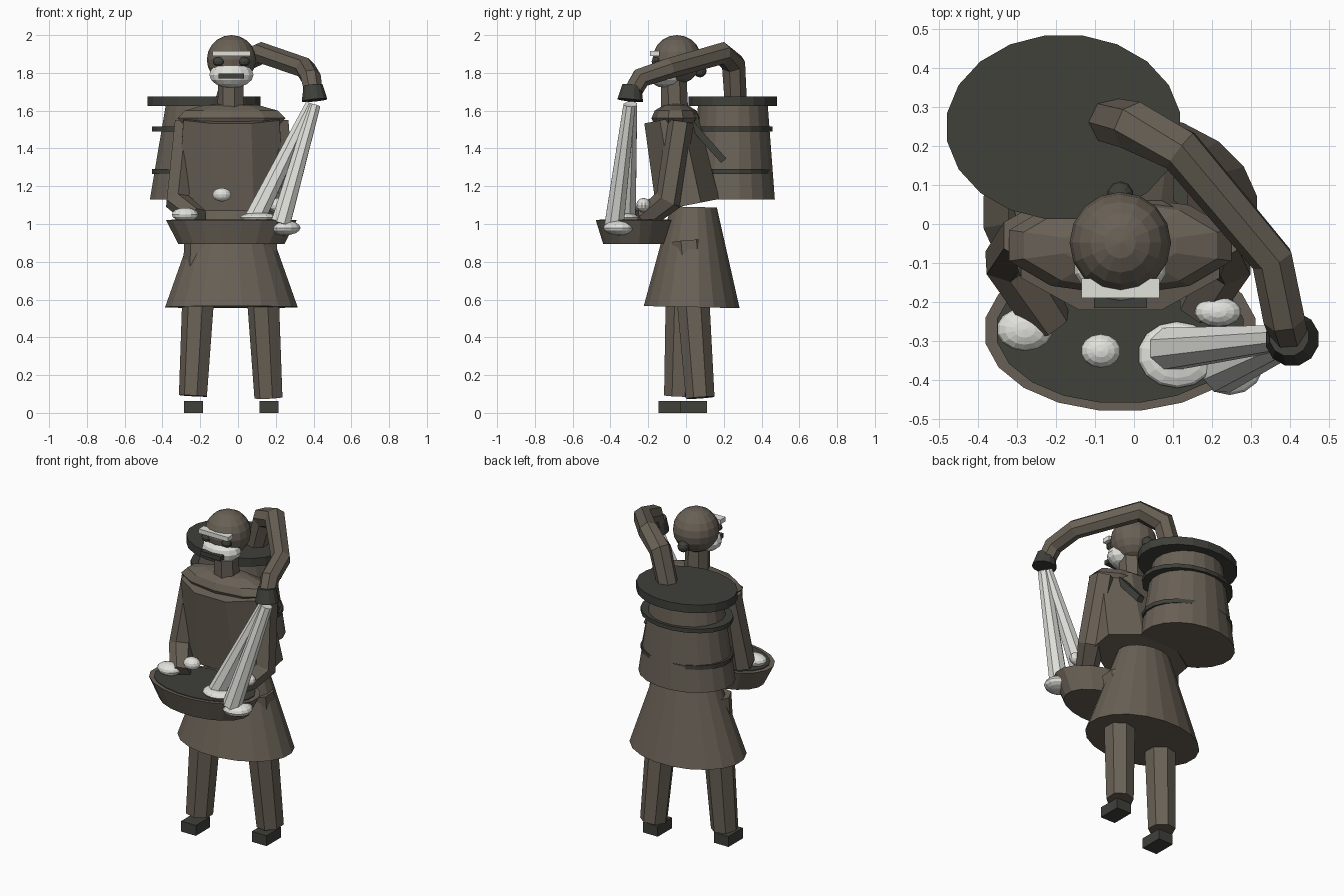
import bpy, bmesh, math
from mathutils import Vector

if "Cube" in bpy.data.objects:
    bpy.data.objects.remove(bpy.data.objects["Cube"], do_unlink=True)


def material(name, rgb):
    m = bpy.data.materials.new(name)
    m.use_nodes = True
    colour = (*rgb, 1)
    m.diffuse_color = colour
    m.node_tree.nodes["Principled BSDF"].inputs["Base Color"].default_value = colour
    return m


BROWN = material("earth brown", (0.14, 0.118, 0.092))
DARK = material("charcoal", (0.05, 0.052, 0.042))
WHITE = material("milk white", (0.76, 0.76, 0.72))


def finish(name, bm, mat):
    bmesh.ops.recalc_face_normals(bm, faces=bm.faces)
    mesh = bpy.data.meshes.new(name)
    bm.to_mesh(mesh)
    bm.free()
    mesh.materials.append(mat)
    ob = bpy.data.objects.new(name, mesh)
    bpy.context.collection.objects.link(ob)
    return ob


def loft(name, mat, sides, *rings):
    """Closed tube through rings of (centre, x radius, y radius)."""
    bm = bmesh.new()
    pts = [Vector(r[0]) for r in rings]
    u = Vector((1, 0, 0))
    loops = []
    for i, (_, rx, ry) in enumerate(rings):
        d = Vector()
        if i:
            d += (pts[i] - pts[i - 1]).normalized()
        if i < len(pts) - 1:
            d += (pts[i + 1] - pts[i]).normalized()
        d.normalize()
        u = (u - d * u.dot(d)).normalized()
        v = d.cross(u)
        loop = []
        for k in range(sides):
            a = math.tau * (k + 0.5) / sides
            loop.append(bm.verts.new(pts[i] + u * rx * math.cos(a) + v * ry * math.sin(a)))
        loops.append(loop)
    for low, high in zip(loops, loops[1:]):
        for k in range(sides):
            j = (k + 1) % sides
            bm.faces.new((low[k], low[j], high[j], high[k]))
    bm.faces.new(loops[0])
    bm.faces.new(loops[-1])
    return finish(name, bm, mat)


def tube(name, mat, sides, *rings):
    return loft(name, mat, sides, *[(p, r, r) for p, r in rings])


def ball(name, mat, centre, size, segments=14, rows=8):
    bm = bmesh.new()
    bmesh.ops.create_uvsphere(bm, u_segments=segments, v_segments=rows, radius=1)
    bmesh.ops.scale(bm, vec=size, verts=bm.verts)
    bmesh.ops.translate(bm, vec=centre, verts=bm.verts)
    return finish(name, bm, mat)


def box(name, mat, centre, size):
    bm = bmesh.new()
    bmesh.ops.create_cube(bm, size=1)
    bmesh.ops.scale(bm, vec=size, verts=bm.verts)
    bmesh.ops.translate(bm, vec=centre, verts=bm.verts)
    return finish(name, bm, mat)


MID = -0.035  # body centre line

# Legs and feet
for side, x, y, z, top in (("right", -0.235, -0.04, 0.09, (-0.19, -0.01, 0.91)),
                           ("left", 0.165, 0.075, 0.08, (0.12, 0.015, 0.91))):
    tube(side + "_leg", BROWN, 7, ((x, y, z), 0.078), (top, 0.095))
    box(side + "_foot", DARK, (x, y - 0.035, 0.032), (0.1, 0.14, 0.064))

# Skirt, torso, shoulders and neck
loft("skirt", BROWN, 20, ((MID, 0.03, 0.56), 0.355, 0.257), ((MID, 0.042, 1.09), 0.165, 0.123))
loft("torso", BROWN, 8, ((MID, 0.01, 1.10), 0.31, 0.183), ((MID, -0.08, 1.56), 0.275, 0.155))
ball("shoulders", BROWN, (MID, -0.055, 1.56), (0.3, 0.128, 0.08), 10, 6)
tube("neck", BROWN, 7, ((MID, -0.06, 1.58), 0.074), ((MID, -0.065, 1.77), 0.07))

# Head and face
ball("head", BROWN, (MID, -0.048, 1.87), (0.13, 0.13, 0.13), 16, 10)
ball("hair_bun", DARK, (MID, 0.075, 1.81), (0.034, 0.034, 0.034), 10, 6)
ball("beard", WHITE, (MID, -0.108, 1.79), (0.12, 0.09, 0.07))
box("brow", WHITE, (MID, -0.165, 1.902), (0.2, 0.05, 0.027))
box("mouth", DARK, (MID, -0.2, 1.784), (0.136, 0.03, 0.027))
for side, s in (("right", -1), ("left", 1)):
    ball(side + "_eye", DARK, (MID + s * 0.068, -0.157, 1.86), (0.032, 0.025, 0.024), 10, 6)

# Arms resting on the tray
tube("right_arm", BROWN, 6, ((-0.275, -0.03, 1.54), 0.068), ((-0.32, -0.09, 1.12), 0.07),
     ((-0.215, -0.255, 1.03), 0.06))
tube("left_arm", BROWN, 6, ((0.205, -0.03, 1.54), 0.072), ((0.235, -0.09, 1.13), 0.075),
     ((0.165, -0.215, 1.03), 0.06))

# Tray with a dark inside
TRAY_Y = -0.273
loft("tray", BROWN, 20, ((MID, TRAY_Y, 0.895), 0.285, 0.168), ((MID, TRAY_Y, 1.02), 0.35, 0.207))
loft("tray_surface", DARK, 20, ((MID, TRAY_Y, 1.017), 0.32, 0.187), ((MID, TRAY_Y, 1.024), 0.32, 0.187))

# Portions of food on and above the tray
for name, centre, size in (
        ("right_portion", (-0.28, -0.27, 1.05), (0.072, 0.055, 0.036)),
        ("middle_portion", (-0.085, -0.325, 1.155), (0.051, 0.043, 0.036)),
        ("left_portion", (0.215, -0.225, 1.1), (0.06, 0.038, 0.038)),
        ("inner_splash", (0.11, -0.335, 1.035), (0.1, 0.085, 0.026)),
        ("outer_splash", (0.245, -0.355, 0.98), (0.088, 0.083, 0.04))):
    ball(name, WHITE, centre, size)

# Barrel on the back with hoops and lid
BX, BY = -0.18, 0.248
loft("barrel", BROWN, 20, ((BX, BY, 1.13), 0.29, 0.225), ((BX, BY, 1.63), 0.205, 0.187))
for name, z, rx, ry, h in (("lower_hoop", 1.265, 0.278, 0.212, 0.025),
                           ("upper_hoop", 1.49, 0.278, 0.212, 0.025),
                           ("barrel_lid", 1.625, 0.302, 0.238, 0.05)):
    loft(name, DARK, 20, ((BX, BY, z), rx, ry), ((BX, BY, z + h), rx, ry))
for side, x in (("right", -0.17), ("left", 0.12)):
    tube(side + "_strap", DARK, 4, ((x, -0.01, 1.57), 0.026), ((x, 0.2, 1.335), 0.026))

# Hose arching from the barrel to a nozzle
tube("hose", BROWN, 7, ((-0.07, 0.265, 1.62), 0.06), ((0.0, 0.25, 1.85), 0.065),
     ((0.12, 0.19, 1.905), 0.06), ((0.355, -0.09, 1.825), 0.056),
     ((0.385, -0.24, 1.775), 0.055), ((0.4, -0.29, 1.69), 0.05))
tube("nozzle", DARK, 12, ((0.405, -0.295, 1.655), 0.07), ((0.397, -0.287, 1.735), 0.052))

# Poured streams
tube("inner_stream", WHITE, 8, ((0.39, -0.29, 1.635), 0.034), ((0.09, -0.32, 1.03), 0.058))
tube("outer_stream", WHITE, 8, ((0.405, -0.3, 1.63), 0.034), ((0.225, -0.38, 1.0), 0.055))
